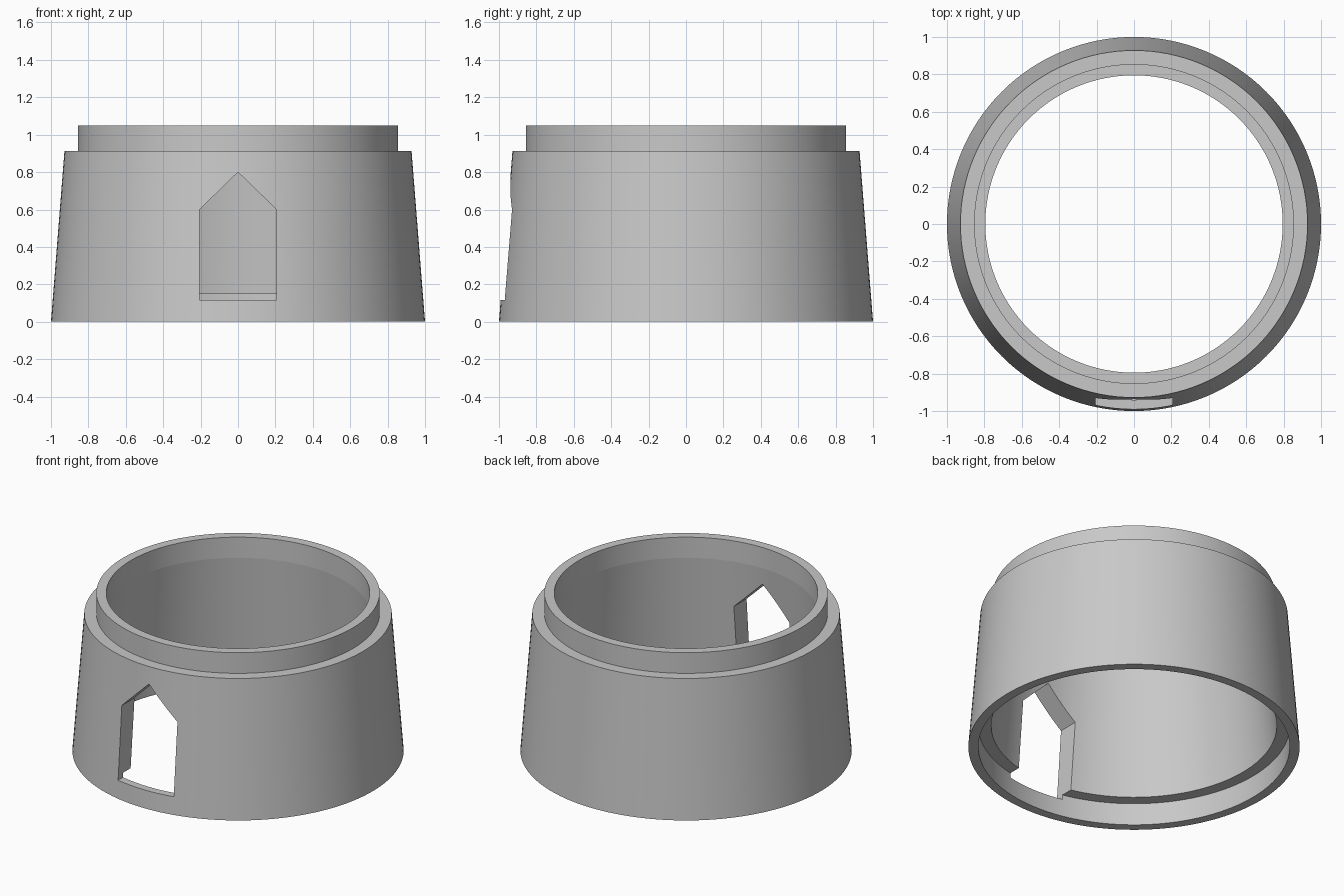
import bpy
import bmesh
from math import cos, sin, pi, radians

SEGMENTS = 128

cube = bpy.data.objects.get("Cube")
if cube:
    bpy.data.objects.remove(cube, do_unlink=True)


def make_object(name, bm):
    bmesh.ops.recalc_face_normals(bm, faces=bm.faces[:])
    mesh = bpy.data.meshes.new(name)
    bm.to_mesh(mesh)
    bm.free()
    obj = bpy.data.objects.new(name, mesh)
    bpy.context.collection.objects.link(obj)
    return obj


def lathe(name, profile):
    """Sweep a closed (radius, height) profile around the z axis."""
    bm = bmesh.new()
    rings = []
    for i in range(SEGMENTS):
        a = 2 * pi * i / SEGMENTS
        rings.append([bm.verts.new((r * cos(a), r * sin(a), z)) for r, z in profile])
    count = len(profile)
    for i, ring in enumerate(rings):
        after = rings[(i + 1) % SEGMENTS]
        for j in range(count):
            k = (j + 1) % count
            bm.faces.new((ring[j], after[j], after[k], ring[k]))
    return make_object(name, bm)


def prism(name, outline, y_front, y_back):
    """Extrude an (x, z) outline along y."""
    bm = bmesh.new()
    face = bm.faces.new([bm.verts.new((x, y_front, z)) for x, z in outline])
    new = bmesh.ops.extrude_face_region(bm, geom=[face])["geom"]
    moved = [v for v in new if isinstance(v, bmesh.types.BMVert)]
    bmesh.ops.translate(bm, verts=moved, vec=(0, y_back - y_front, 0))
    return make_object(name, bm)


# Tapered wall with a spigot on top and a socket underneath
wall = lathe("tapered_ring_wall", [
    (1.0, 0), (0.928, 0.912), (0.855, 0.912), (0.855, 1.05),
    (0.795, 1.05), (0.795, 0.912), (0.862, 0.147), (0.94, 0.147), (0.94, 0)])

# Pointed doorway through the front wall only
cutter = prism("doorway_cutter", [
    (-0.205, 0.117), (0.205, 0.117), (0.205, 0.6), (0, 0.8), (-0.205, 0.6)],
    -1.2, -0.5)
cutter.hide_render = True
cutter.hide_set(True)

cut = wall.modifiers.new("doorway", 'BOOLEAN')
cut.operation = 'DIFFERENCE'
cut.solver = 'EXACT'
cut.object = cutter

bpy.ops.object.select_all(action='DESELECT')
wall.select_set(True)
bpy.context.view_layer.objects.active = wall
bpy.ops.object.modifier_apply(modifier=cut.name)
bpy.data.objects.remove(cutter, do_unlink=True)
bpy.ops.object.shade_smooth_by_angle(angle=radians(4))

# Single plain grey
grey = bpy.data.materials.new("light_grey")
grey.use_nodes = True
colour = (0.58, 0.58, 0.58, 1)
grey.diffuse_color = colour
grey.node_tree.nodes["Principled BSDF"].inputs["Base Color"].default_value = colour
wall.data.materials.clear()
wall.data.materials.append(grey)
